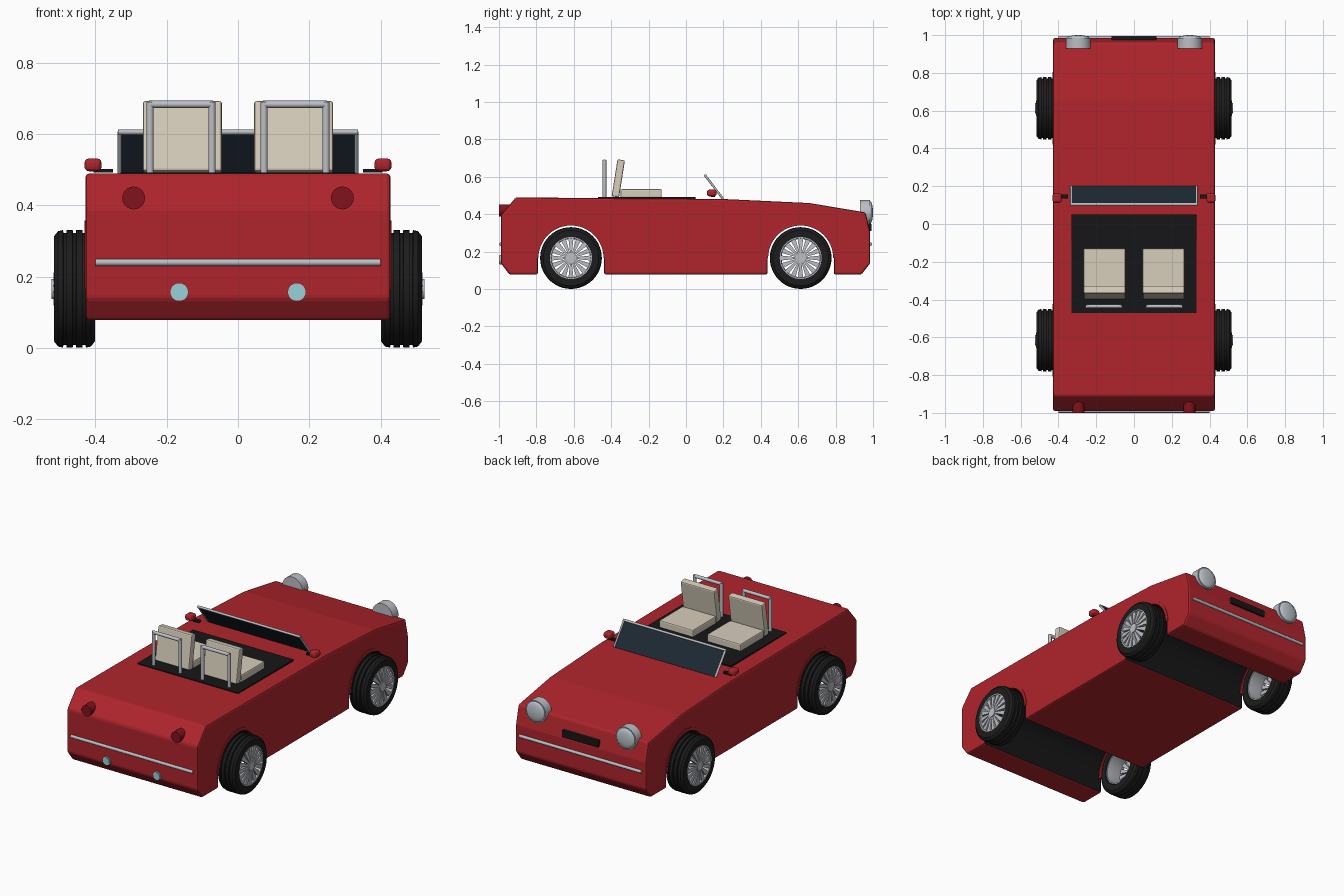
import bpy, bmesh
from math import pi, sin, cos, atan2, radians, hypot
from mathutils import Vector, Matrix

if "Cube" in bpy.data.objects:
    bpy.data.objects.remove(bpy.data.objects["Cube"])


def mat(name, r, g, b):
    m = bpy.data.materials.new(name)
    m.diffuse_color = (r, g, b, 1)
    m.use_nodes = True
    m.node_tree.nodes["Principled BSDF"].inputs["Base Color"].default_value = m.diffuse_color
    return m


RED = mat("red_paint", .43, .018, .025)
DARK_RED = mat("lamp_red", .22, .006, .012)
BLACK = mat("black_trim", .008, .008, .009)
RUBBER = mat("rubber", .012, .012, .013)
CHROME = mat("chrome", .5, .52, .56)
LENS = mat("lens", .5, .56, .6)
CYAN = mat("fog_lens", .3, .65, .7)
GLASS = mat("glass", .012, .022, .032)
CREAM = mat("leather", .68, .62, .5)


def finish(bm, name, materials, smooth=None):
    bmesh.ops.recalc_face_normals(bm, faces=bm.faces)
    me = bpy.data.meshes.new(name)
    bm.to_mesh(me)
    bm.free()
    ob = bpy.data.objects.new(name, me)
    bpy.context.collection.objects.link(ob)
    for m in materials:
        me.materials.append(m)
    if smooth:
        shade(ob, smooth)
    return ob


def shade(ob, angle=35):
    bpy.ops.object.select_all(action='DESELECT')
    ob.select_set(True)
    bpy.context.view_layer.objects.active = ob
    bpy.ops.object.shade_smooth_by_angle(angle=radians(angle))


def bevel(ob, width, segments=2, angle=35):
    b = ob.modifiers.new("bevel", 'BEVEL')
    b.width, b.segments, b.limit_method, b.angle_limit = width, segments, 'ANGLE', radians(angle)


def box(name, loc, size, material, rx=0, bev=0):
    bm = bmesh.new()
    bmesh.ops.create_cube(bm, size=1, matrix=Matrix.Diagonal((*size, 1)))
    ob = finish(bm, name, [material])
    ob.location, ob.rotation_euler = loc, (rx, 0, 0)
    if bev:
        bevel(ob, bev)
    return ob


def rod(name, a, b, r, material, n=16):
    a, b = Vector(a), Vector(b)
    bm = bmesh.new()
    bmesh.ops.create_cone(bm, cap_ends=True, segments=n, radius1=r, radius2=r, depth=(b - a).length)
    rot = Vector((0, 0, 1)).rotation_difference(b - a).to_matrix().to_4x4()
    bm.transform(Matrix.Translation((a + b) / 2) @ rot)
    return finish(bm, name, [material], 35)


def ball(name, loc, size, material):
    bm = bmesh.new()
    bmesh.ops.create_uvsphere(bm, u_segments=24, v_segments=12, radius=1)
    bm.transform(Matrix.Translation(loc) @ Matrix.Diagonal((*size, 1)))
    return finish(bm, name, [material], 60)


def lathe(name, profile, material, n=48, arc=2 * pi):
    """Spin a closed (x, radius) profile about the x axis."""
    bm = bmesh.new()
    full = arc > 6.28
    rings = [[bm.verts.new((x, r * cos(arc * i / n), r * sin(arc * i / n))) for x, r in profile]
             for i in range(n if full else n + 1)]
    k = len(profile)
    for i in range(n):
        p, q = rings[i], rings[(i + 1) % len(rings)]
        for j in range(k):
            bm.faces.new((p[j], p[(j + 1) % k], q[(j + 1) % k], q[j]))
    if not full:
        bm.faces.new(rings[0])
        bm.faces.new(rings[-1])
    return finish(bm, name, [material], 35)


AXLES = (-.615, .613)
WZ, ARCH, HALF = .166, .177, .428

# Body: side profile with wheel arches, extruded across the width
prof = [(-.944, .078)]
arch_edges = set()
for y in AXLES:
    start = len(prof)
    prof.append((y - ARCH, .078))
    prof += [(y - ARCH * cos(pi * i / 24), WZ + ARCH * sin(pi * i / 24)) for i in range(25)]
    prof.append((y + ARCH, .078))
    arch_edges |= set(range(start, len(prof) - 1))
prof += [(.938, .078), (.985, .139), (.985, .30), (.96, .41), (.66, .46), (.19, .482),
         (-.91, .49), (-.99, .395), (-.99, .139)]
bm = bmesh.new()
L, R = ([bm.verts.new((s * HALF, y, z)) for y, z in prof] for s in (-1, 1))
bm.faces.new(L)
bm.faces.new(R)
for i in range(len(prof)):
    j = (i + 1) % len(prof)
    f = bm.faces.new((L[i], L[j], R[j], R[i]))
    f.material_index = 1 if i in arch_edges else 0
body = finish(bm, "body", [RED, BLACK])
bevel(body, .01, 2, 30)

# Cockpit floor and windshield
box("cockpit_floor", (0, -.21, .481), (.66, .52, .022), BLACK)
lo, hi = Vector((0, .198, .482)), Vector((0, .104, .606))
tilt = atan2(hi.z - lo.z, hi.y - lo.y)
box("windshield", (lo + hi) / 2, (.66, (hi - lo).length, .006), GLASS, tilt)
for s in (-1, 1):
    off = Vector((s * .332, 0, 0))
    rod("windshield_side_frame", lo + off, hi + off, .006, CHROME)
rod("windshield_top_frame", hi - Vector((.337, 0, 0)), hi + Vector((.337, 0, 0)), .007, CHROME)

for s in (-1, 1):
    # Seats and roll hoops
    cx = s * .156
    box("seat_cushion", (cx, -.24, .511), (.222, .22, .046), CREAM, bev=.007)
    box("seat_back", (cx, -.362, .592), (.222, .04, .2), CREAM, rx=radians(-9), bev=.007)
    for d in (-.087, .087):
        rod("hoop_post", (s * .16 + d, -.436, .47), (s * .16 + d, -.436, .69), .01, CHROME)
    rod("hoop_bar", (s * .16 - .09, -.436, .684), (s * .16 + .09, -.436, .684), .01, CHROME)

    # Door mirrors
    box("mirror_stem", (s * .378, .145, .498), (.055, .022, .01), BLACK)
    m = box("mirror", (s * .407, .138, .514), (.048, .052, .036), RED)
    bevel(m, .013, 3)

    # Headlights
    rod("headlight_ring", (s * .295, .93, .41), (s * .295, .985, .41), .066, CHROME, 32)
    ball("headlight_lens", (s * .295, .984, .41), (.06, .016, .06), LENS)

    # Tail and fog lights
    rod("tail_light", (s * .293, -.94, .421), (s * .293, -1, .421), .032, DARK_RED, 24)
    rod("fog_light_ring", (s * .165, -.97, .157), (s * .165, -.997, .157), .026, CHROME, 24)
    rod("fog_light_lens", (s * .165, -.97, .157), (s * .165, -1, .157), .021, CYAN, 24)

# Bumper strips and front intake
for y in (-.99, .986):
    rod("bumper_strip", (-.4, y, .24), (.4, y, .24), .0095, CHROME)
box("intake", (0, .975, .33), (.24, .035, .04), BLACK, bev=.004)

# Wheels: grooved tyre, open rim, spokes and hub, x measured from the wheel centre
tyre_prof = [(-.057, .112), (-.057, .148), (-.046, .162)]
for g in (-.027, 0, .027):
    tyre_prof += [(g - .005, .165), (g - .004, .157), (g + .004, .157), (g + .005, .165)]
tyre_prof += [(.046, .162), (.057, .148), (.057, .112), (.05, .107), (-.05, .107)]
rim_prof = [(-.052, .102), (-.052, .112), (.052, .112), (.058, .112), (.058, .106), (.045, .102)]


def spokes(name, count=16):
    bm = bmesh.new()
    for i in range(count):
        rot = Matrix.Rotation(2 * pi * i / count, 4, 'X')
        rows = [[bm.verts.new(rot @ Vector((x, sy * w, r))) for sy, x in
                 ((-1, x0), (1, x0), (1, x1), (-1, x1))]
                for r, w, x0, x1 in ((.02, .004, .042, .06), (.106, .0135, .038, .054))]
        for j in range(4):
            k = (j + 1) % 4
            bm.faces.new((rows[0][j], rows[0][k], rows[1][k], rows[1][j]))
        bm.faces.new(rows[0])
        bm.faces.new(rows[1])
    return finish(bm, name, [CHROME])


parts = [lathe("tyre", tyre_prof, RUBBER), lathe("rim", rim_prof, CHROME), spokes("spokes"),
         rod("hub", (.03, 0, 0), (.064, 0, 0), .028, CHROME, 24)]
lip = lathe("arch_lip", [(-.02, .174), (.003, .174), (.003, .192), (-.02, .192)], RED, 24, pi)
for group, px, pz in ((parts, .459, WZ), ([lip], HALF, WZ)):
    for src in group:
        first = True
        for s in (-1, 1):
            for y in AXLES:
                ob = src if first else src.copy()
                if not first:
                    bpy.context.collection.objects.link(ob)
                first = False
                ob.location = (s * px, y, pz)
                ob.rotation_euler = (0, 0, 0 if s > 0 else pi)
